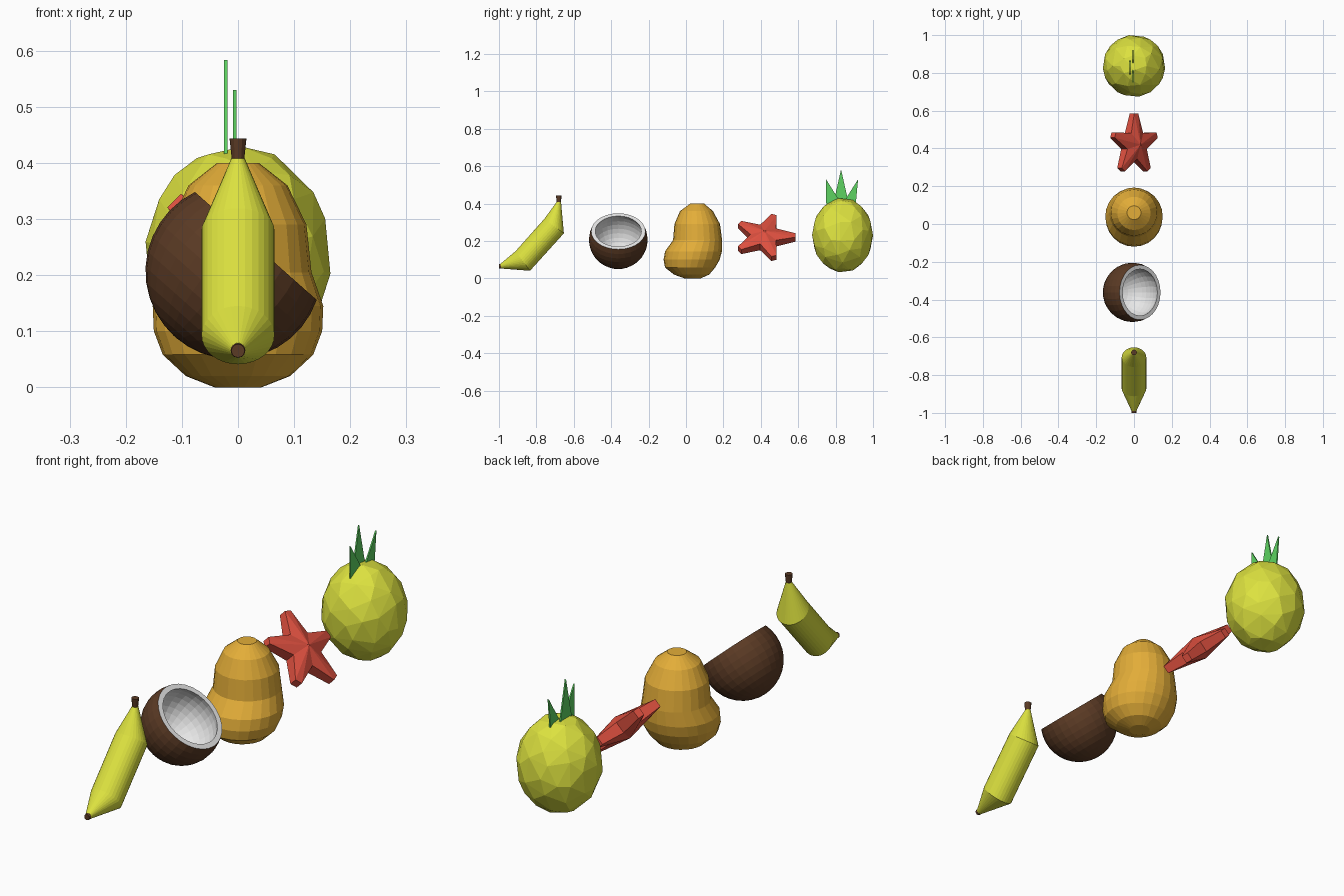
import bpy, bmesh, math
from mathutils import Vector, Matrix

cube = bpy.data.objects.get("Cube")
if cube:
    bpy.data.objects.remove(cube)


def material(name, r, g, b):
    m = bpy.data.materials.new(name)
    m.use_nodes = True
    m.diffuse_color = (r, g, b, 1)
    m.node_tree.nodes["Principled BSDF"].inputs["Base Color"].default_value = (r, g, b, 1)
    return m


yellow = material("fruit yellow", 0.72, 0.76, 0.05)
orange = material("golden orange", 0.77, 0.42, 0.04)
red = material("coral red", 0.73, 0.08, 0.05)
green = material("leaf green", 0.11, 0.65, 0.12)
brown = material("husk brown", 0.105, 0.043, 0.018)
white = material("coconut white", 0.85, 0.85, 0.85)


def finish(name, bm, *mats):
    bmesh.ops.recalc_face_normals(bm, faces=bm.faces)
    mesh = bpy.data.meshes.new(name)
    bm.to_mesh(mesh)
    bm.free()
    for m in mats:
        mesh.materials.append(m)
    ob = bpy.data.objects.new(name, mesh)
    bpy.context.collection.objects.link(ob)
    return ob


def loft(name, rings, side, segs, mats, second_from=None):
    """Skin circles given as (centre, axis, radius); bands from second_from use the second material."""
    bm = bmesh.new()
    loops = []
    for centre, axis, radius in rings:
        u = Vector(side)
        v = Vector(axis).normalized().cross(u)
        angles = [math.tau * i / segs for i in range(segs)]
        loops.append([bm.verts.new(Vector(centre) + radius * (u * math.cos(a) + v * math.sin(a)))
                      for a in angles])
    for k, (a, b) in enumerate(zip(loops, loops[1:])):
        for i in range(segs):
            j = (i + 1) % segs
            f = bm.faces.new((a[i], a[j], b[j], b[i]))
            f.material_index = int(second_from is not None and k >= second_from)
    bm.faces.new(loops[0])
    cap = bm.faces.new(loops[-1])
    cap.material_index = int(second_from is not None)
    return finish(name, bm, *mats)


X, Y, Z = Vector((1, 0, 0)), Vector((0, 1, 0)), Vector((0, 0, 1))

# Banana: bent tube with pointed ends
loft("banana", [((0, -0.99, 0.066), (0, 1, 0.1), 0.013),
                ((0, -0.873, 0.093), (0, 0.8, 0.6), 0.065),
                ((0, -0.705, 0.28), (0, 0.6, 0.8), 0.065),
                ((0, -0.68, 0.408), Z, 0.012)], X, 32, [yellow])
loft("banana_stem", [((0, -0.68, 0.405), Z, 0.011), ((0, -0.68, 0.443), Z, 0.015)], X, 12, [brown])
loft("banana_tip", [((0, -1, 0.065), Y, 0.012), ((0, -0.988, 0.066), Y, 0.0135)], X, 12, [brown])

# Coconut: cut hollow sphere, tilted towards +x
axis = Vector((0.663, 0, 0.748))
centre = Vector((-0.008, -0.362, 0.207))
cut, steps = 0.06, 11


def bowl(radius):
    end = math.acos(-cut / radius)
    arc = [max(0.02, end * i / steps) for i in range(steps + 1)]
    return [(centre - axis * radius * math.cos(t), axis, radius * math.sin(t)) for t in arc]


loft("coconut_half", bowl(0.157) + bowl(0.137)[::-1], Y, 28, [brown, white], steps)

# Mango: stacked rings leaning to the back, as (height, centre y, radius)
mango = [(0, 0.035, 0.042), (0.02, 0.03, 0.093), (0.058, 0.022, 0.134), (0.1, 0.03, 0.15),
         (0.145, 0.04, 0.152), (0.205, 0.062, 0.131), (0.29, 0.06, 0.122),
         (0.36, 0.056, 0.088), (0.4, 0.06, 0.037)]
loft("mango", [((0, y, z), Z, r) for z, y, r in mango], X, 24, [orange])

# Star fruit: five blunt arms, ridged to a raised centre on both sides
bm = bmesh.new()
outline = []
for k in range(5):
    a = math.pi / 2 + k * math.tau / 5
    for da, r in ((-0.09, 0.165), (0.09, 0.165), (math.pi / 5, 0.076)):
        outline.append((r * math.cos(a + da), r * math.sin(a + da)))
n = len(outline)
sides = []
for s in (1, -1):
    ring = [bm.verts.new((x, y, s * (0.024 if i % 3 == 2 else 0.017))) for i, (x, y) in enumerate(outline)]
    hub = bm.verts.new((0, 0, s * 0.05))
    for i in range(n):
        bm.faces.new((ring[i], ring[(i + 1) % n], hub))
    sides.append(ring)
for i in range(n):
    j = (i + 1) % n
    bm.faces.new((sides[0][i], sides[0][j], sides[1][j], sides[1][i]))
bm.transform(Matrix.Translation((0, 0.42, 0.219)) @ Matrix.Rotation(math.pi / 4, 4, 'Y'))
finish("star_fruit", bm, red)

# Pineapple: coarse faceted ellipsoid
bm = bmesh.new()
bmesh.ops.create_icosphere(bm, subdivisions=3, radius=1)
bm.transform(Matrix.Translation((0, 0.837, 0.231)) @ Matrix.Diagonal((0.165, 0.163, 0.198, 1)))
body = finish("pineapple_body", bm, yellow)
decimate = body.modifiers.new("coarse facets", 'DECIMATE')
decimate.ratio = 0.5

# Pineapple crown: three thin pointed leaves
leaves = [("front", -0.006, (0.75, 0.38), (0.83, 0.40), (0.749, 0.53)),
          ("middle", -0.022, (0.79, 0.41), (0.868, 0.41), (0.829, 0.583)),
          ("back", -0.006, (0.838, 0.40), (0.906, 0.38), (0.92, 0.53))]
for name, x, *points in leaves:
    bm = bmesh.new()
    face = bm.faces.new([bm.verts.new((x - 0.003, y, z)) for y, z in points])
    new = bmesh.ops.extrude_face_region(bm, geom=[face])["geom"]
    bmesh.ops.translate(bm, vec=(0.006, 0, 0), verts=[v for v in new if isinstance(v, bmesh.types.BMVert)])
    if not face.is_valid or len(bm.faces) < 5:
        bmesh.ops.holes_fill(bm, edges=bm.edges)
    finish("crown_leaf_" + name, bm, green)
